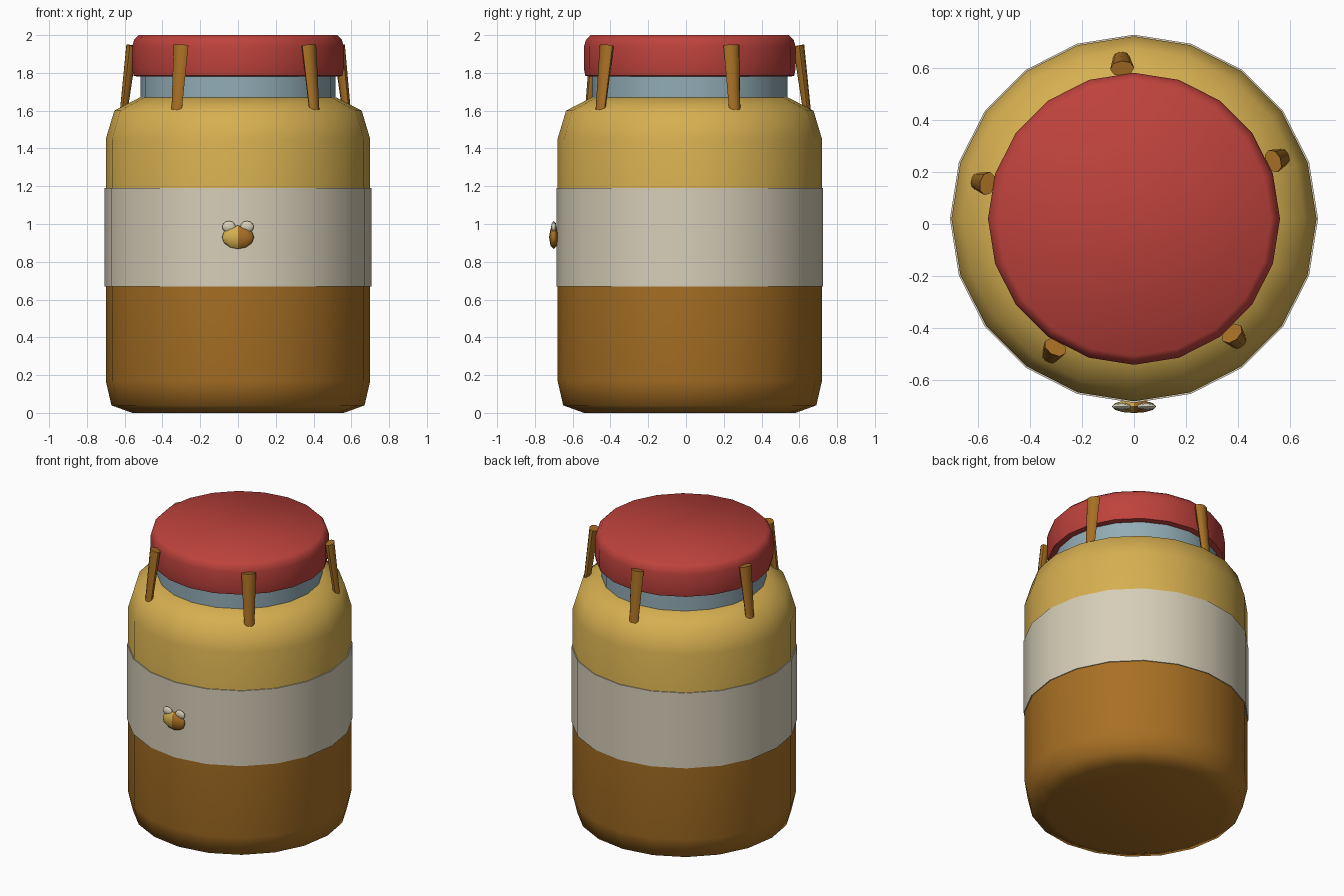
import bpy, bmesh, math
from mathutils import Matrix, Vector

old = bpy.data.objects.get("Cube")
if old:
    bpy.data.objects.remove(old, do_unlink=True)

AXIS_Y = 0.02   # the jar's axis sits slightly behind the centre
SIDES = 20


def material(name, rgb):
    """Flat material from 0-255 display colour, stored as linear."""
    lin = [((c / 255 + 0.055) / 1.055) ** 2.4 for c in rgb] + [1]
    m = bpy.data.materials.new(name)
    m.use_nodes = True
    m.diffuse_color = lin
    m.node_tree.nodes["Principled BSDF"].inputs["Base Color"].default_value = lin
    return m


amber = material("amber honey", (168, 112, 36))
yellow = material("golden yellow", (214, 175, 80))
cream = material("cream paper", (214, 206, 184))
red = material("lid red", (190, 66, 60))
glass = material("blue grey glass", (146, 172, 182))


def finish(bm, name, mats, rule=None, angle=65):
    """Turn a bmesh into a smooth shaded object, coloured by a face rule."""
    bmesh.ops.recalc_face_normals(bm, faces=bm.faces)
    for f in bm.faces:
        f.material_index = rule(f.calc_center_median()) if rule else 0
    me = bpy.data.meshes.new(name)
    bm.to_mesh(me)
    bm.free()
    for m in mats:
        me.materials.append(m)
    ob = bpy.data.objects.new(name, me)
    bpy.context.collection.objects.link(ob)
    bpy.ops.object.select_all(action='DESELECT')
    ob.select_set(True)
    bpy.context.view_layer.objects.active = ob
    bpy.ops.object.shade_smooth_by_angle(angle=math.radians(angle))
    return ob


def lathe(name, profile, mats, rule=None, ring=False):
    """Revolve (radius, z) points; close as a ring or cap both ends."""
    bm = bmesh.new()
    rows = []
    for r, z in profile:
        angles = [2 * math.pi * i / SIDES for i in range(SIDES)]
        rows.append([bm.verts.new((r * math.cos(a), AXIS_Y + r * math.sin(a), z))
                     for a in angles])
    pairs = list(zip(rows, rows[1:]))
    if ring:
        pairs.append((rows[-1], rows[0]))
    else:
        bm.faces.new(rows[0])
        bm.faces.new(rows[-1])
    for low, high in pairs:
        for i in range(SIDES):
            j = (i + 1) % SIDES
            bm.faces.new((low[i], low[j], high[j], high[i]))
    return finish(bm, name, mats, rule)


# Jar body: amber below the label, yellow above
lathe("jar_body",
      [(0.56, 0), (0.67, 0.04), (0.70, 0.17), (0.70, 0.93),
       (0.70, 1.45), (0.655, 1.60), (0.52, 1.67)],
      [amber, yellow], lambda c: int(c.z > 0.93))

# Neck, lid and wrapped paper label
lathe("jar_neck", [(0.517, 1.64), (0.517, 1.80)], [glass])
lathe("jar_lid",
      [(0.53, 1.78), (0.553, 1.785), (0.56, 1.82), (0.56, 1.94),
       (0.55, 1.975), (0.525, 2.0)], [red])
lathe("paper_label", [(0.697, 0.67), (0.706, 0.67), (0.706, 1.19), (0.697, 1.19)],
      [cream], ring=True)

# Five tapered pegs leaning in from the shoulder to the lid
for k in range(5):
    turn = Matrix.Rotation(math.radians(22.5 + 72 * k), 4, 'Z')
    foot, head = Vector((0.622, 0, 1.60)), Vector((0.578, 0, 1.945))
    bm = bmesh.new()
    bmesh.ops.create_cone(bm, cap_ends=True, segments=8, radius1=0.032,
                          radius2=0.046, depth=(head - foot).length)
    lean = (head - foot).to_track_quat('Z', 'Y').to_matrix().to_4x4()
    # flatten the peg along the jar's radius
    for v in bm.verts:
        p = lean @ v.co
        p.x = (p.x - (head - foot).x * v.co.z / (head - foot).length) * 0.65 \
            + (head - foot).x * v.co.z / (head - foot).length
        v.co = turn @ (p + (foot + head) / 2) + Vector((0, AXIS_Y, 0))
    finish(bm, "lid_peg_%d" % (k + 1), [amber], angle=50)


def ellipsoid(name, centre, size, mats, rule=None, segs=8, rings=6):
    bm = bmesh.new()
    place = Matrix.Translation(centre) @ Matrix.Diagonal((*size, 1))
    # poles point left and right
    bmesh.ops.create_uvsphere(bm, u_segments=segs, v_segments=rings, radius=1,
                              matrix=place @ Matrix.Rotation(math.pi / 2, 4, 'Y'))
    return finish(bm, name, mats, rule)


# Small bee on the label: yellow half, amber half, two pale wings
ellipsoid("bee_body", (0, -0.70, 0.93), (0.085, 0.025, 0.062),
          [yellow, amber], lambda c: int(c.x > 0))
for side, x in (("left", 0.048), ("right", -0.048)):
    ellipsoid("bee_wing_" + side, (x, -0.70, 0.985), (0.036, 0.014, 0.031), [cream])
